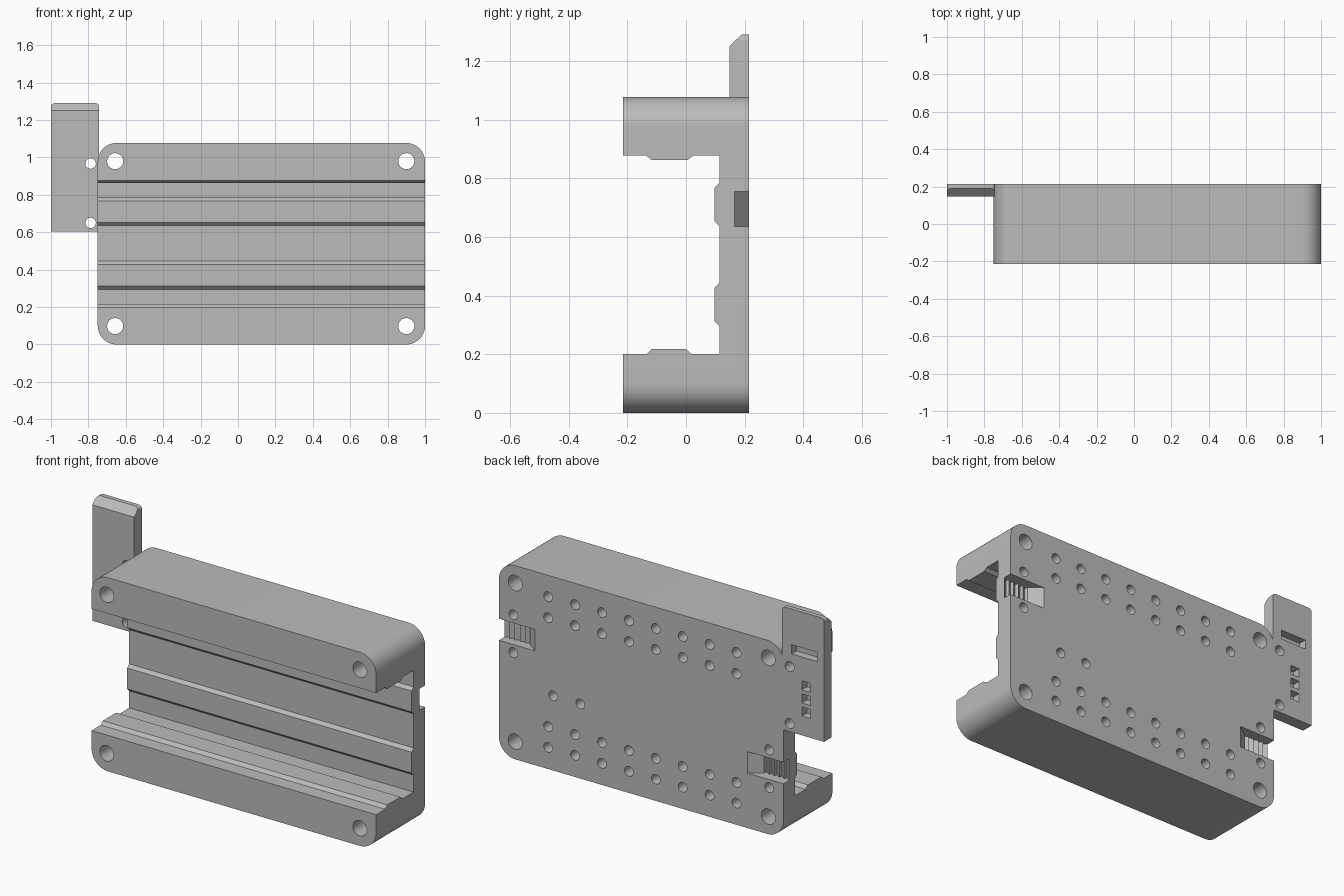
import bpy, bmesh, math

cube = bpy.data.objects.get("Cube")
if cube:
    bpy.data.objects.remove(cube, do_unlink=True)

grey = bpy.data.materials.new("plain_grey")
grey.use_nodes = True
tone = (0.5, 0.5, 0.5, 1)
grey.diffuse_color = tone
grey.node_tree.nodes["Principled BSDF"].inputs["Base Color"].default_value = tone

BACK, FRONT, OUT = 0.215, -0.215, 0.24
MID = 0.125  # centre of the body along x


def prism(name, pts, axis, a, b):
    """Extrude a 2D outline (remaining axes in xyz order) along one axis."""
    def place(p, d):
        v = list(p)
        v.insert("xyz".index(axis), d)
        return v
    bm = bmesh.new()
    low = [bm.verts.new(place(p, a)) for p in pts]
    high = [bm.verts.new(place(p, b)) for p in pts]
    bm.faces.new(low)
    bm.faces.new(high[::-1])
    n = len(pts)
    for i in range(n):
        j = (i + 1) % n
        bm.faces.new((low[i], high[i], high[j], low[j]))
    bmesh.ops.recalc_face_normals(bm, faces=bm.faces)
    mesh = bpy.data.meshes.new(name)
    bm.to_mesh(mesh)
    bm.free()
    ob = bpy.data.objects.new(name, mesh)
    mesh.materials.append(grey)
    bpy.context.collection.objects.link(ob)
    return ob


def circle(x, z, r, n=24):
    return [(x + r * math.cos(math.tau * i / n), z + r * math.sin(math.tau * i / n))
            for i in range(n)]


def rect(x0, x1, z0, z1):
    return [(x0, z0), (x1, z0), (x1, z1), (x0, z1)]


def rounded(x0, x1, z0, z1, radii, steps=12):
    """Rectangle with one radius per corner, from lower left counterclockwise."""
    pts = []
    for k, ((x, z), r) in enumerate(zip(rect(x0, x1, z0, z1), radii)):
        if not r:
            pts.append((x, z))
            continue
        cx = x + r if x == x0 else x - r
        cz = z + r if z == z0 else z - r
        for i in range(steps + 1):
            t = math.pi + (k + i / steps) * math.pi / 2
            pts.append((cx + r * math.cos(t), cz + r * math.sin(t)))
    return pts


def boolean(target, tool, operation):
    mod = target.modifiers.new(operation, 'BOOLEAN')
    mod.operation, mod.solver, mod.object = operation, 'EXACT', tool
    bpy.context.view_layer.objects.active = target
    bpy.ops.object.modifier_apply(modifier=mod.name)
    bpy.data.objects.remove(tool, do_unlink=True)


# Rounded block
body = prism("clamp_body", rounded(-0.75, 1, 0, 1.077, [0.1] * 4), "y", FRONT, BACK)

# Side tab with a sloped front top edge
tab = prism("side_tab", rounded(-1, -0.742, 0.605, 1.29, [0, 0, 0.02, 0.02], 5),
            "y", 0.148, BACK)
boolean(tab, prism("tab_chamfer", [(0.138, 1.24), (0.2, 1.3), (0.138, 1.3)],
                   "x", -1.1, -0.6), 'DIFFERENCE')
boolean(body, tab, 'UNION')

# Channel through the front, with ridges on its walls and floor
channel = [(-0.3, 0.2), (-0.135, 0.2), (-0.117, 0.217), (0.0, 0.217), (0.02, 0.2),
           (0.115, 0.2)]
for z in (0.295, 0.635):
    channel += [(0.115, z), (0.098, z + 0.017), (0.098, z + 0.133), (0.115, z + 0.15)]
channel += [(0.115, 0.877), (0.025, 0.877), (0.005, 0.862), (-0.117, 0.862),
            (-0.135, 0.877), (-0.3, 0.877)]
cutters = [prism("channel_cut", channel, "x", -0.8, 1.1)]


def hole(x, z, r, start):
    cutters.append(prism("hole_cut", circle(x, z, r), "y", start, OUT))


# Corner bolt holes and tab holes run right through
for x in (-0.657, 0.9):
    for z in (0.098, 0.98):
        hole(x, z, 0.043, -0.3)
for z in (0.65, 0.967):
    hole(-0.788, z, 0.028, 0.1)

# Blind holes in the back: two double rows, a middle pair, and pairs by the slots
for i in range(8):
    for z in (0.12, 0.236, 0.841, 0.958):
        hole(0.698 - 0.1656 * i, z, 0.027, 0.15)
for x in (0.5, 0.667):
    hole(x, 0.415, 0.027, 0.15)
for x, z in ((0.912, 0.695), (-0.662, 0.365)):
    for dz in (-0.105, 0.105):
        hole(x, z + dz, 0.027, 0.15)

# Toothed latch slots at both ends, opening to the back
slot = [(0.745, OUT), (0.845, 0.165)]
for i in range(5):
    x = 0.845 + 0.031 * i
    slot += [(x + 0.004, 0.145), (x + 0.031, 0.165)]
slot += [(1.03, 0.165), (1.03, OUT)]
cutters.append(prism("slot_cut", slot, "z", 0.635, 0.755))
cutters.append(prism("slot_cut", [(2 * MID - x, y) for x, y in slot], "z", 0.305, 0.425))

# Pockets in the back of the tab
cutters.append(prism("pocket_cut", rect(-0.958, -0.8, 1.04, 1.092), "y", 0.17, OUT))
for z in (0.737, 0.81, 0.883):
    cutters.append(prism("pocket_cut", rect(-0.917, -0.863, z - 0.025, z + 0.025),
                         "y", 0.17, OUT))

# Cut everything in one go
bpy.ops.object.select_all(action='DESELECT')
for c in cutters:
    c.select_set(True)
bpy.context.view_layer.objects.active = cutters[0]
bpy.ops.object.join()
boolean(body, cutters[0], 'DIFFERENCE')

body.select_set(True)
bpy.context.view_layer.objects.active = body
bpy.ops.object.shade_smooth_by_angle(angle=math.radians(25))
